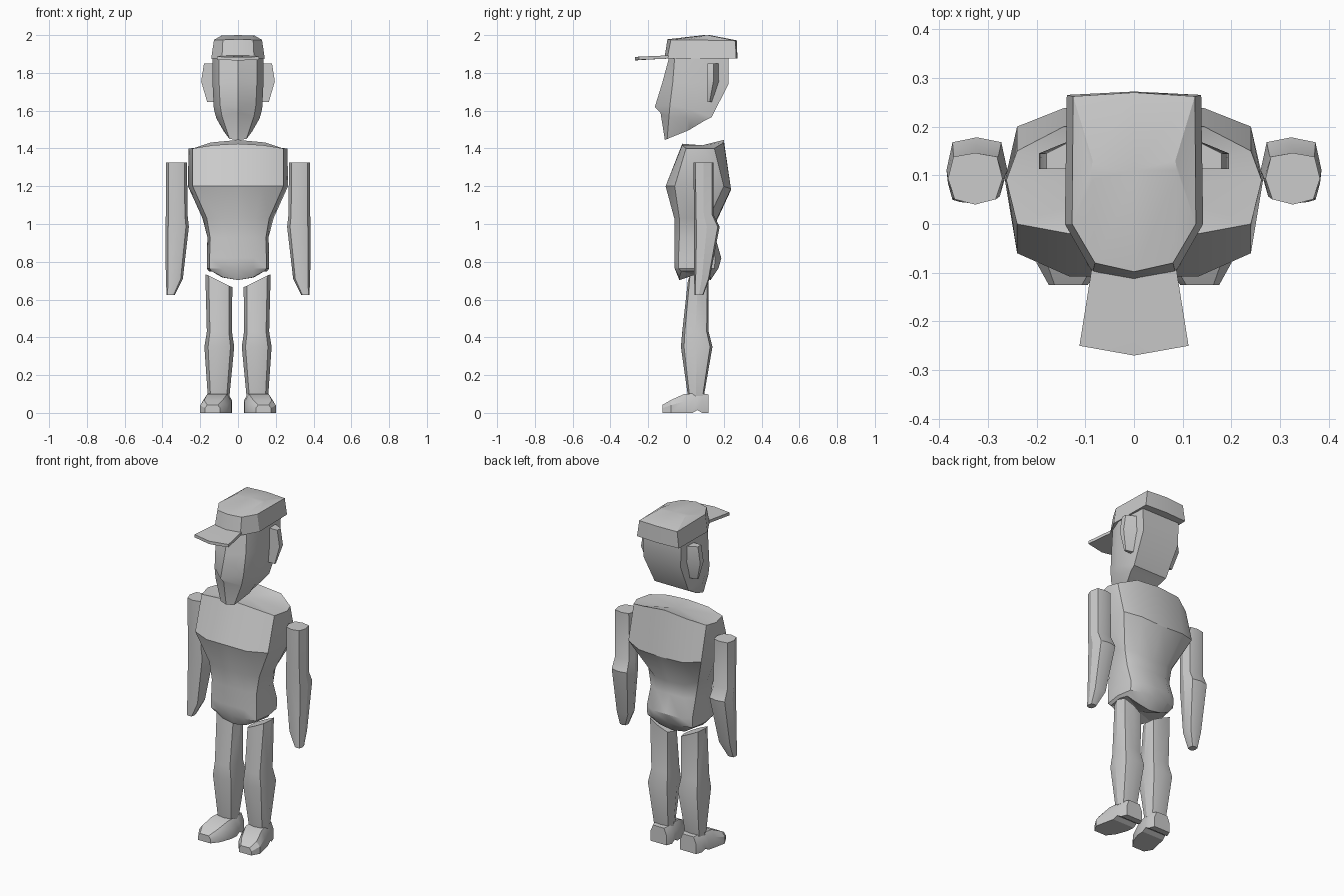
import bpy, bmesh, math


def loft(name, rings, side=1, angle=30):
    """Skin a stack of equal-length point rings and close both ends."""
    bm = bmesh.new()
    rows = [[bm.verts.new((side * x, y, z)) for x, y, z in r] for r in rings]
    n = len(rows[0])
    for a, b in zip(rows, rows[1:]):
        for i in range(n):
            j = (i + 1) % n
            bm.faces.new((a[i], a[j], b[j], b[i]))
    caps = [bm.faces.new(rows[0]), bm.faces.new(rows[-1])]
    if n > 4:
        bmesh.ops.poke(bm, faces=caps)
    bmesh.ops.recalc_face_normals(bm, faces=bm.faces[:])
    mesh = bpy.data.meshes.new(name)
    bm.to_mesh(mesh)
    bm.free()
    ob = bpy.data.objects.new(name, mesh)
    bpy.context.collection.objects.link(ob)
    bpy.ops.object.select_all(action='DESELECT')
    ob.select_set(True)
    bpy.context.view_layer.objects.active = ob
    bpy.ops.object.shade_smooth_by_angle(angle=math.radians(angle))
    return ob


def sym(half):
    """Complete a half ring (front centre to back centre) across x = 0."""
    return half + [(-x, y, z) for x, y, z in half[-2:0:-1]]


def torso_ring(zf, zs, zb, xc, xs, yf, yfc, ys, ybc, yb):
    mix = lambda a: a + (zs - a) * 0.3
    return sym([(0, yf, zf), (xc * .55, yf, mix(zf)), (xc, yfc, zs), (xs, ys, zs),
                (xc, ybc, zs), (xc * .6, yb, mix(zb)), (0, yb, zb)])


SECTION = [(-.75, -.8), (0, -1), (.75, -.8), (1, 0),
           (.8, .85), (0, 1), (-.8, .85), (-1, 0)]


def limb_ring(x0, x1, y0, y1, z_in, z_out=None):
    """Octagonal section fitted to a box, optionally tilted from inside to outside."""
    z_out = z_in if z_out is None else z_out
    return [((x0 + x1) / 2 + u * (x1 - x0) / 2, (y0 + y1) / 2 + v * (y1 - y0) / 2,
             z_in + (z_out - z_in) * (u + 1) / 2) for u, v in SECTION]


# Torso
loft("torso", [
    torso_ring(1.425, 1.40, 1.445, .24, .262, -.02, 0, .09, .15, .2),
    torso_ring(1.2, 1.2, 1.18, .24, .265, -.108, -.06, .09, .2, .238),
    torso_ring(1.03, 1.03, 1.0, .165, .188, -.062, -.035, .07, .12, .155),
    torso_ring(.93, .93, .93, .148, .162, -.06, -.035, .065, .12, .155),
    torso_ring(.82, .82, .82, .15, .165, -.06, -.04, .06, .155, .187),
    torso_ring(.765, .765, .765, .15, .165, -.06, -.04, .06, .15, .172),
    torso_ring(.703, .75, .703, .14, .155, -.035, -.025, .06, .11, .13)])

# Head: wedge-shaped face with a nose ridge
loft("head", [
    sym([(0, -.09, 1.88), (.1, -.06, 1.88), (.135, .03, 1.88),
         (.125, .225, 1.88), (0, .225, 1.88)]),
    sym([(0, -.125, 1.75), (.1, -.07, 1.75), (.135, .02, 1.75),
         (.122, .225, 1.74), (0, .225, 1.74)]),
    sym([(0, -.165, 1.62), (.095, -.085, 1.63), (.128, .01, 1.61),
         (.112, .135, 1.565), (0, .135, 1.565)]),
    sym([(0, -.135, 1.59), (.085, -.09, 1.57), (.115, .01, 1.56),
         (.105, .1, 1.548), (0, .1, 1.548)]),
    sym([(0, -.112, 1.445), (.045, -.1, 1.45), (.075, .0, 1.49),
         (.075, .02, 1.5), (0, .02, 1.5)])])

# Cap crown
loft("cap_crown", [
    sym([(0, -.115, 1.875), (.085, -.1, 1.875), (.142, 0, 1.875),
         (.138, .265, 1.875), (0, .272, 1.875)]),
    sym([(0, -.098, 1.978), (.08, -.08, 1.975), (.127, 0, 1.975),
         (.125, .262, 1.97), (0, .27, 1.972)]),
    sym([(0, .095, 2), (.085, .09, 1.997), (.088, .11, 1.997),
         (.085, .13, 1.997), (0, .125, 2)])])

# Cap brim
loft("cap_brim", [
    [(s * .085, -.08, z), (s * .112, -.25, z - .007), (0, -.27, z - .01),
     (-s * .112, -.25, z - .007), (-s * .085, -.08, z)]
    for s, z in ((1, 1.893), (1, 1.876))], angle=20)

FOOT = [(0, 0), (0, .6), (.15, 1), (.85, 1), (1, .6), (1, 0)]

for side, label in ((1, "left"), (-1, "right")):
    # Ear
    loft(label + "_ear", [
        [(.115, .113, z), (x, .113, z), (x, y, z), (.115, yr, z)]
        for z, x, y, yr in ((1.85, .18, .145, .178), (1.755, .195, .145, .178),
                            (1.645, .163, .125, .138))], side)

    # Arm
    loft(label + "_arm", [
        limb_ring(.27, .382, .04, .146, 1.325),
        limb_ring(.267, .382, .042, .146, 1.05),
        limb_ring(.26, .385, .043, .178, .985),
        limb_ring(.292, .382, .043, .125, .71),
        limb_ring(.335, .378, .045, .092, .625)], side)

    # Leg
    loft(label + "_leg", [
        limb_ring(.03, .173, .01, .12, .665, .735),
        limb_ring(.032, .165, -.02, .12, .43),
        limb_ring(.02, .178, -.027, .14, .35),
        limb_ring(.045, .16, .01, .095, .09)], side)

    # Foot, turned slightly outwards
    loft(label + "_foot", [
        [(x0 + (x1 - x0) * u, y, zb + (zt - zb) * v) for u, v in FOOT]
        for y, x0, x1, zb, zt in (
            (.12, .045, .15, .0, .098), (.085, .032, .163, .0, .102),
            (.06, .032, .17, .015, .102), (.035, .032, .175, 0, .102),
            (-.01, .035, .185, 0, .1), (-.08, .06, .2, 0, .068),
            (-.125, .095, .175, 0, .042))], side)
